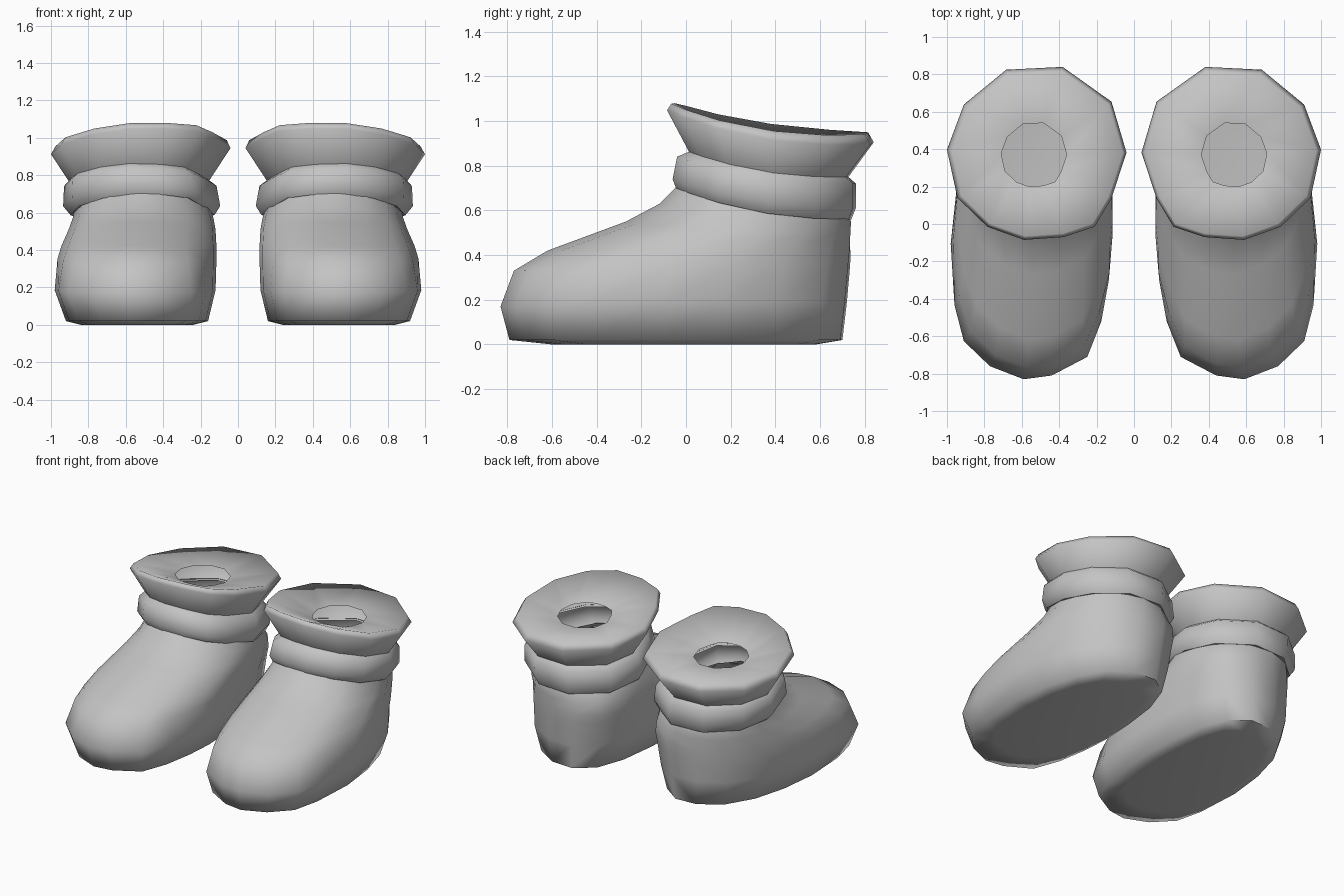
import bpy, bmesh, math

if "Cube" in bpy.data.objects:
    bpy.data.objects.remove(bpy.data.objects["Cube"])

grey = bpy.data.materials.new("soft_grey")
grey.diffuse_color = (0.55, 0.55, 0.55, 1)
grey.use_nodes = True
grey.node_tree.nodes["Principled BSDF"].inputs["Base Color"].default_value = grey.diffuse_color

# Plan outlines, counted round from the outer side
FOOT = [(.59, -.83), (.77, -.76), (.91, -.625), (.96, -.43), (.98, -.1), (.96, .18),
        (.90, .42), (.77, .62), (.58, .72), (.38, .73), (.215, .63), (.14, .42),
        (.12, .15), (.12, -.1), (.135, -.3), (.175, -.52), (.25, -.71), (.44, -.81)]
CUFF = [(.59, -.08), (.785, -.01), (.945, .145), (1.0, .40), (.91, .64), (.685, .825),
        (.385, .84), (.125, .655), (.045, .385), (.125, .14), (.215, -.01), (.38, -.065)]


def ring(plan, yf, yb, x0, x1, zf, zb, toe=0, heel=0, oval=0, lean=0):
    """Fit a plan into a box; height eases from front zf to back zb.
    toe and heel narrow the ends, oval rounds the plan, lean lifts the inner side."""
    xs, ys = [p[0] for p in plan], [p[1] for p in plan]
    out = []
    for x, y in plan:
        u = (x - min(xs)) / (max(xs) - min(xs)) - .5
        t = (y - min(ys)) / (max(ys) - min(ys)) - .5
        k = 1 + oval * (.5 / math.hypot(u, t) - 1)
        u, t = u * k, t * k + .5
        u *= 1 - toe * max(0, .35 - t) / .35 - heel * max(0, t - .5) / .5
        out.append((x0 + (u + .5) * (x1 - x0), yf + t * (yb - yf),
                    zb + (zf - zb) * max(0, 1 - t) ** 2.3 - lean * u))
    return out


def loft(name, plan, rows, cap=False, angle=40):
    """Skin a stack of rings and mirror it to make the pair."""
    bm = bmesh.new()
    rings = [[bm.verts.new(c) for c in ring(plan, *r)] for r in rows]
    n = len(plan)
    for a, b in zip(rings, rings[1:]):
        for i in range(n):
            j = (i + 1) % n
            bm.faces.new((a[i], a[j], b[j], b[i]))
    if cap:
        bm.faces.new(rings[0][::-1])
    me = bpy.data.meshes.new(name)
    bm.to_mesh(me)
    bm.free()
    me.materials.append(grey)
    ob = bpy.data.objects.new(name, me)
    bpy.context.collection.objects.link(ob)
    bpy.ops.object.select_all(action='DESELECT')
    ob.select_set(True)
    bpy.context.view_layer.objects.active = ob
    bpy.ops.object.shade_smooth_by_angle(angle=math.radians(angle))
    m = ob.modifiers.new("pair", 'MIRROR')
    m.use_mirror_merge = False
    return ob


# Foot and shaft, from sole to ankle:
# front y, back y, inner x, outer x, front z, back z, toe, heel, oval
loft("boot_body", FOOT, [
    (-.60, .58, .24, .84, 0, 0, 0, .1),
    (-.79, .70, .16, .92, .02, .02, 0, .12),
    (-.83, .72, .12, .98, .17, .19, 0, .08),
    (-.77, .735, .115, .965, .33, .36, .1, .04),
    (-.62, .74, .115, .945, .42, .42, .15, 0, .1),
    (-.27, .74, .12, .905, .55, .50, .1, 0, .4),
    (-.12, .74, .13, .885, .63, .55, 0, 0, .9),
    (-.02, .72, .15, .87, .73, .60, 0, 0, 1),
], cap=True, angle=70)

# Rolled band round the ankle
loft("ankle_band", CUFF, [
    (-.01, .70, .16, .86, .71, .57),
    (-.045, .74, .125, .895, .70, .56),
    (-.06, .76, .095, .935, .74, .61),
    (-.04, .76, .115, .93, .84, .72),
    (.02, .72, .16, .90, .865, .755),
], angle=65)

# Flared cuff, folded in to the leg opening
loft("flared_cuff", CUFF, [
    (.02, .72, .16, .90, .85, .74),
    (-.085, .84, .04, 1.0, 1.05, .90, 0, 0, 0, .03),
    (-.065, .815, .06, .975, 1.08, .945, 0, 0, 0, .03),
    (.20, .54, .36, .71, .95, .93),
], angle=100)
